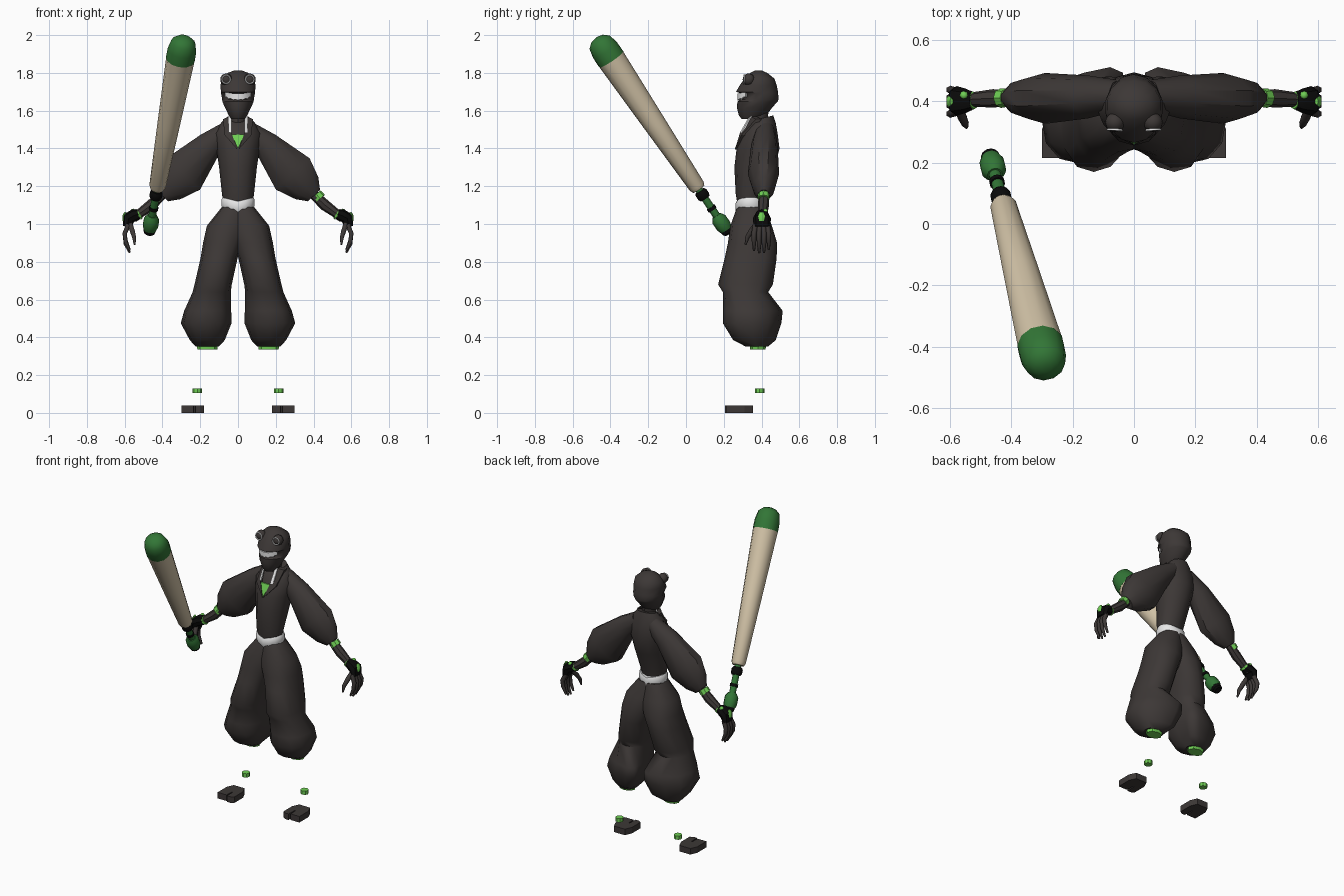
import bpy, bmesh, math
from mathutils import Vector, Matrix

if "Cube" in bpy.data.objects:
    bpy.data.objects.remove(bpy.data.objects["Cube"])


def material(name, rgb):
    m = bpy.data.materials.new(name)
    m.diffuse_color = (*rgb, 1)
    m.use_nodes = True
    m.node_tree.nodes["Principled BSDF"].inputs["Base Color"].default_value = m.diffuse_color
    return m


DARK = material("charcoal cloth", (0.046, 0.039, 0.037))
BLACK = material("black leather", (0.003, 0.003, 0.003))
WHITE = material("white", (0.85, 0.85, 0.85))
LIME = material("light green", (0.16, 0.62, 0.09))
GREEN = material("dark green", (0.032, 0.18, 0.037))
WOOD = material("pale wood", (0.65, 0.55, 0.39))


def finish(name, bm, mat, angle=40):
    """Store the mesh, smooth except along edges sharper than the angle."""
    bmesh.ops.recalc_face_normals(bm, faces=bm.faces[:])
    for f in bm.faces:
        f.smooth = True
    for e in bm.edges:
        e.smooth = len(e.link_faces) == 2 and e.calc_face_angle(0) < math.radians(angle)
    me = bpy.data.meshes.new(name)
    bm.to_mesh(me)
    bm.free()
    me.materials.append(mat)
    ob = bpy.data.objects.new(name, me)
    bpy.context.collection.objects.link(ob)
    return ob


def squared(v, power):
    return math.copysign(abs(v) ** power, v)


def tube(name, pts, mat, n=10, side=1, flat=False, angle=40, power=1):
    """Loft rings along a path; each point is x, y, z, y-radius, other radius."""
    bm = bmesh.new()
    pos = [Vector((p[0] * side, p[1], p[2])) for p in pts]
    rings = []
    for i, p in enumerate(pts):
        t = pos[min(i + 1, len(pos) - 1)] - pos[max(i - 1, 0)]
        t = Vector((0, 0, 1)) if flat else t.normalized()
        u = Vector((0, 1, 0))
        u = (u - t * u.dot(t)).normalized()
        v = t.cross(u)
        rings.append([bm.verts.new(pos[i] + u * p[3] * squared(math.cos(a), power)
                                   + v * p[-1] * squared(math.sin(a), power))
                      for a in (2 * math.pi * k / n for k in range(n))])
    for a, b in zip(rings, rings[1:]):
        for k in range(n):
            bm.faces.new((a[k], a[(k + 1) % n], b[(k + 1) % n], b[k]))
    bm.faces.new(rings[0])
    bm.faces.new(rings[-1])
    return finish(name, bm, mat, angle)


def stack(name, rows, mat, side=1, n=10, angle=40, power=1):
    """Loft of level rings given as z, x0, x1, y0, y1."""
    pts = [((a + b) / 2, (c + d) / 2, z, (d - c) / 2, (b - a) / 2) for z, a, b, c, d in rows]
    return tube(name, pts, mat, n, side, True, angle, power)


def plate(name, outline, depth, mat, side=1):
    """Extrude an outline of 3D points by a depth vector."""
    bm = bmesh.new()
    face = bm.faces.new([bm.verts.new((x * side, y, z)) for x, y, z in outline])
    ext = bmesh.ops.extrude_face_region(bm, geom=[face])
    bmesh.ops.translate(bm, vec=depth, verts=[v for v in ext["geom"] if isinstance(v, bmesh.types.BMVert)])
    return finish(name, bm, mat, 20)


def ball(name, loc, r, mat, n=12):
    bm = bmesh.new()
    bmesh.ops.create_uvsphere(bm, u_segments=n, v_segments=n // 2 + 2, radius=r,
                              matrix=Matrix.Translation(loc))
    return finish(name, bm, mat)


def ring(name, loc, radius, minor, direction, mat):
    """Thin torus facing a direction."""
    bm = bmesh.new()
    rot = Vector(direction).to_track_quat('Z', 'Y').to_matrix()
    grid = []
    for i in range(16):
        a = i * math.tau / 16
        grid.append([bm.verts.new(Vector(loc) + rot @ Vector((
            (radius + minor * math.cos(b)) * math.cos(a),
            (radius + minor * math.cos(b)) * math.sin(a), minor * math.sin(b))))
            for b in (j * math.tau / 6 for j in range(6))])
    for i in range(16):
        for j in range(6):
            a, b = grid[i], grid[(i + 1) % 16]
            bm.faces.new((a[j], a[(j + 1) % 6], b[(j + 1) % 6], b[j]))
    return finish(name, bm, mat, 80)


# Torso, belt and neck
jacket = stack("jacket", [(1.09, -.075, .075, .275, .40), (1.16, -.085, .085, .263, .41),
                          (1.30, -.10, .10, .256, .47), (1.40, -.115, .115, .268, .495),
                          (1.48, -.125, .125, .296, .485), (1.535, -.09, .09, .33, .475),
                          (1.575, -.062, .062, .365, .462)], DARK, n=12)
for v in jacket.data.vertices:  # collar rises towards the back
    if v.co.z > 1.56:
        v.co.z -= (.462 - v.co.y) * .25
belt = stack("belt", [(1.07, -.084, .084, .268, .415), (1.085, -.09, .09, .261, .42),
                      (1.118, -.09, .09, .261, .42), (1.13, -.084, .084, .268, .415)], WHITE, n=14)
for v in belt.data.vertices:  # sides sit a little higher than the front
    v.co.z += 0.25 * (abs(v.co.x) - 0.04)
stack("neck", [(1.46, -.045, .045, .325, .43), (1.54, -.04, .04, .335, .43),
               (1.62, -.045, .045, .33, .44)], DARK, n=10)
plate("undershirt", [(-.036, .288, 1.475), (.036, .288, 1.475), (0, .259, 1.40)], (0, .009, 0), LIME)

# Head with a narrow lower jaw and recessed mouth
stack("head", [(1.555, -.035, .035, .295, .37), (1.575, -.05, .05, .28, .425),
               (1.615, -.07, .07, .27, .455), (1.648, -.085, .085, .272, .485),
               (1.66, -.086, .086, .295, .49), (1.69, -.092, .092, .295, .488),
               (1.70, -.093, .093, .265, .487), (1.735, -.095, .095, .285, .48),
               (1.77, -.088, .088, .31, .468), (1.80, -.055, .055, .34, .43),
               (1.813, -.02, .02, .365, .40)], DARK, n=14)

# Curved grin wrapped round the front of the face
bm = bmesh.new()
rows = []
for i in range(13):
    a = math.radians(-52 + 104 * i / 12)
    k = (i / 6 - 1) ** 2
    lo, hi = 1.655 + .018 * k + (.005 if i % 2 else 0), 1.690 + .010 * k
    rows.append([bm.verts.new((r * math.sin(a), .385 - (r + .025) * math.cos(a), z))
                 for r, z in ((.087, lo), (.087, hi), (.075, hi), (.075, lo))])
for a, b in zip(rows, rows[1:]):
    for j in range(4):
        bm.faces.new((a[j], a[(j + 1) % 4], b[(j + 1) % 4], b[j]))
bm.faces.new(rows[0])
bm.faces.new(rows[-1])
finish("teeth", bm, WHITE)

for s, tag in ((1, "left"), (-1, "right")):
    # Bulging eyes with pale rims
    ball(tag + "_eye", (.062 * s, .332, 1.765), .032, DARK)
    ring(tag + "_eye_rim", (.063 * s, .307, 1.766), .0225, .004, (.05 * s, -1, .05), WHITE)

    # Lapel and pale collar edge
    plate(tag + "_collar_edge", [(.036, .335, 1.57), (.05, .342, 1.57), (.05, .295, 1.485),
                                 (.034, .286, 1.485)], (0, .009, 0), WHITE, s)
    plate(tag + "_lapel", [(.048, .345, 1.568), (.08, .37, 1.555), (.07, .293, 1.47),
                           (.004, .259, 1.395), (.034, .285, 1.48)], (0, .03, 0), DARK, s)

    # Wide sleeve and forearm
    tube(tag + "_sleeve", [(.05, .42, 1.50, .05, .05), (.15, .415, 1.42, .07, .075),
                           (.29, .41, 1.265, .083, .128), (.365, .412, 1.19, .06, .088),
                           (.402, .412, 1.150, .033, .046)], DARK, 10, s)
    tube(tag + "_forearm", [(.38, .412, 1.175, .024), (.46, .41, 1.10, .03),
                            (.555, .405, 1.03, .021)], DARK, 8, s)
    tube(tag + "_arm_band", [(.415, .412, 1.158, .030), (.435, .411, 1.134, .032)], LIME, 8, s)

    # Fingerless glove with green trim
    tube(tag + "_glove", [(.528, .402, 1.052, .030, .028), (.55, .402, 1.045, .040, .034),
                          (.578, .402, 1.03, .048, .034), (.588, .402, .985, .044, .021)], BLACK, 8, s)
    tube(tag + "_wrist_band", [(.521, .403, 1.055, .028), (.531, .403, 1.048, .031)], LIME, 8, s)
    tube(tag + "_hand_patch", [(.596, .40, 1.062, .012, .006), (.606, .40, 1.042, .019, .008),
                               (.607, .40, 1.015, .012, .005)], LIME, 6, s)
    ball(tag + "_knuckle_patch", (.555 * s, .42, 1.067), .014, LIME, 8)

    # Fingers and thumb
    for i, (y, drop) in enumerate(((.360, .012), (.387, 0), (.413, .002), (.438, .018))):
        tube(f"{tag}_finger_{i + 1}", [(.58, y * .8 + .08, .995, .015), (.600, y, .95, .0135),
                                       (.595, y, .895 + drop, .012), (.573, y, .847 + drop, .006)],
             DARK, 6, s, angle=65)
    tube(tag + "_thumb", [(.575, .385, 1.01, .016), (.56, .347, .965, .015),
                          (.55, .325, .93, .012), (.547, .315, .89, .005)], DARK, 6, s, angle=65)

    # Baggy trouser leg, gathered at the knee, fuller towards the inside back
    leg = stack(tag + "_trouser_leg", [(1.09, -.05, .085, .27, .42), (.99, -.06, .165, .235, .455),
                                       (.90, -.03, .185, .222, .482), (.82, .002, .198, .205, .48),
                                       (.68, .033, .230, .17, .46), (.64, .038, .24, .195, .435),
                                       (.54, .036, .285, .195, .512), (.475, .034, .303, .195, .505),
                                       (.385, .07, .255, .25, .475), (.352, .10, .225, .315, .435)],
                DARK, s, 12, 45, .85)
    for v in leg.data.vertices:
        if v.co.z < .6 and v.co.y > .42:
            v.co.x = s * max(.036, abs(v.co.x) - (v.co.y - .42) * .9)
    # Green cuff, floating anklet and split-toe sandal
    stack(tag + "_cuff", [(.335, .11, .215, .34, .42), (.375, .105, .22, .335, .43)], LIME, s, 8)
    stack(tag + "_anklet", [(.105, .19, .24, .365, .415), (.13, .19, .24, .365, .415)], LIME, s, 8)
    plate(tag + "_sandal", [(.18, .22, 0), (.20, .207, 0), (.225, .207, 0), (.227, .27, 0),
                            (.233, .27, 0), (.235, .215, 0), (.30, .215, 0), (.30, .31, 0),
                            (.28, .355, 0), (.20, .355, 0), (.18, .31, 0)], (0, 0, .04), DARK, s)


# Bat, built from sections along one slanted axis
def bat(name, sections, mat, n=12):
    a, b = Vector((-.468, .215, .965)), Vector((-.285, -.472, 1.985))
    tube(name, [(*a.lerp(b, (z - .965) / 1.02), r) for z, r in sections], mat, n)


bat("bat_end_cap", [(.948, .02), (.955, .03), (.978, .034)], BLACK)
bat("bat_pommel", [(.97, .034), (.988, .041), (1.025, .041), (1.045, .025)], GREEN)
bat("bat_handle", [(1.04, .02), (1.20, .02)], GREEN)
bat("bat_grip_ring", [(1.075, .025), (1.09, .025)], BLACK)
bat("bat_collar", [(1.135, .028), (1.145, .034), (1.165, .034), (1.175, .028)], BLACK)
bat("bat_barrel", [(1.185, .036), (1.20, .044), (1.53, .06), (1.875, .076)], WOOD)
bat("bat_tip", [(1.872, .077), (1.92, .076), (1.962, .065), (1.98, .04), (1.986, .015)], GREEN)
